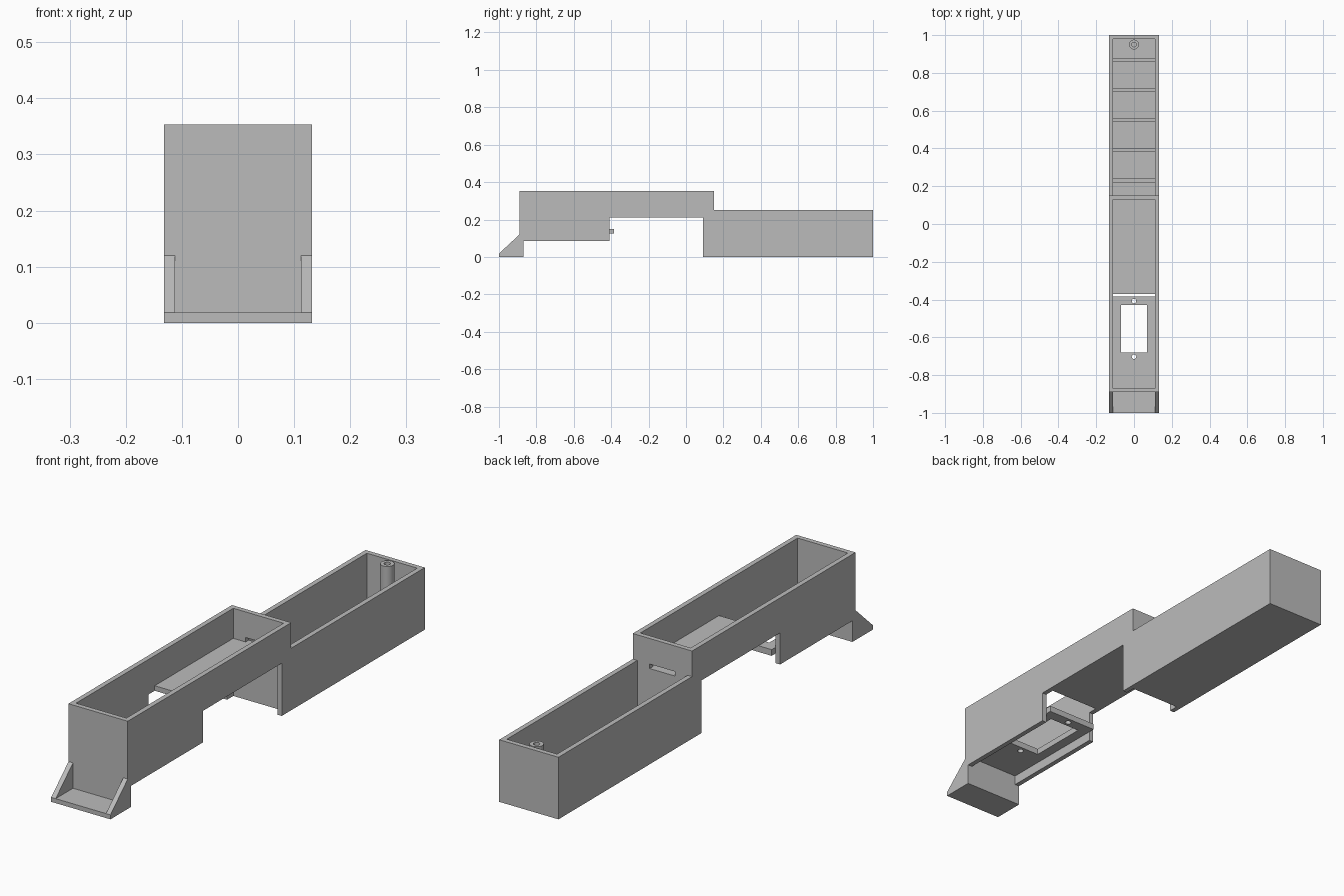
import bpy, bmesh, math
from mathutils import Matrix, Vector

cube = bpy.data.objects.get("Cube")
if cube:
    bpy.data.objects.remove(cube, do_unlink=True)

HALF, WALL = 0.132, 0.02
INNER = HALF - WALL

grey = bpy.data.materials.new("plain grey")
grey.use_nodes = True
grey.diffuse_color = (0.5, 0.5, 0.5, 1)
grey.node_tree.nodes["Principled BSDF"].inputs["Base Color"].default_value = (0.5, 0.5, 0.5, 1)


def finish(name, bm):
    bmesh.ops.recalc_face_normals(bm, faces=bm.faces)
    mesh = bpy.data.meshes.new(name)
    bm.to_mesh(mesh)
    bm.free()
    mesh.materials.append(grey)
    obj = bpy.data.objects.new(name, mesh)
    bpy.context.collection.objects.link(obj)
    return obj


def box(name, half_x, y0, y1, z0, z1):
    bm = bmesh.new()
    size = Matrix.Diagonal((2 * half_x, y1 - y0, z1 - z0, 1))
    place = Matrix.Translation((0, (y0 + y1) / 2, (z0 + z1) / 2))
    bmesh.ops.create_cube(bm, size=1, matrix=place @ size)
    return finish(name, bm)


def cylinder(name, radius, y, z0, z1):
    bm = bmesh.new()
    bmesh.ops.create_cone(bm, cap_ends=True, segments=32, radius1=radius, radius2=radius,
                          depth=z1 - z0, matrix=Matrix.Translation((0, y, (z0 + z1) / 2)))
    return finish(name, bm)


def cut(obj, cutter):
    cutter.hide_render = True
    mod = obj.modifiers.new("cut", 'BOOLEAN')
    mod.operation, mod.solver, mod.object = 'DIFFERENCE', 'EXACT', cutter
    bpy.ops.object.select_all(action='DESELECT')
    bpy.context.view_layer.objects.active = obj
    obj.select_set(True)
    bpy.ops.object.modifier_apply(modifier=mod.name)
    bpy.data.objects.remove(cutter, do_unlink=True)


# Stepped side walls, including the sloped foot gussets
profile = [(-1, 0), (-0.87, 0), (-0.87, 0.085), (-0.41, 0.085), (-0.41, 0.212),
           (0.09, 0.212), (0.09, 0), (1, 0), (1, 0.25), (0.15, 0.25),
           (0.15, 0.353), (-0.89, 0.353), (-0.89, 0.12), (-1, 0.018)]
for name, x in (("left_wall", INNER), ("right_wall", -HALF)):
    bm = bmesh.new()
    face = bm.faces.new([bm.verts.new((x, y, z)) for y, z in profile])
    solid = bmesh.ops.extrude_face_region(bm, geom=[face])
    moved = [v for v in solid["geom"] if isinstance(v, bmesh.types.BMVert)]
    bmesh.ops.translate(bm, verts=moved, vec=Vector((WALL, 0, 0)))
    finish(name, bm)

# Cross panels and floors between the side walls
box("front_wall", INNER, -0.89, -0.87, 0, 0.353)
box("foot_plate", INNER, -1, -0.89, 0, 0.018)
box("middle_floor", INNER, -0.37, 0.13, 0.212, 0.232)
box("rear_wall", INNER, 0.98, 1, 0, 0.25)
box("rear_floor", INNER, 0.15, 0.98, 0, 0.02)

# Divider with its cable slot
divider = box("divider_wall", INNER, 0.13, 0.15, 0, 0.353)
cut(divider, box("slot_cutter", 0.057, 0.1, 0.18, 0.232, 0.25))

# Mounting plate with window and two screw holes
plate = box("mounting_plate", INNER, -0.87, -0.385, 0.124, 0.149)
cut(plate, box("window_cutter", 0.07, -0.68, -0.43, 0.1, 0.2))
for y in (-0.408, -0.703):
    cut(plate, cylinder("screw_cutter", 0.012, y, 0.1, 0.2))

# Low ribs across the rear floor
for i in range(5):
    y = 0.22 + 0.16 * i
    box(f"floor_rib_{i + 1}", INNER, y, y + 0.02, 0.02, 0.04)

# Hollow screw post
post = cylinder("screw_post", 0.026, 0.95, 0.02, 0.25)
cut(post, cylinder("post_cutter", 0.012, 0.95, 0.05, 0.3))
for obj in (post, plate):
    bpy.ops.object.select_all(action='DESELECT')
    bpy.context.view_layer.objects.active = obj
    obj.select_set(True)
    bpy.ops.object.shade_smooth_by_angle(angle=math.radians(30))
